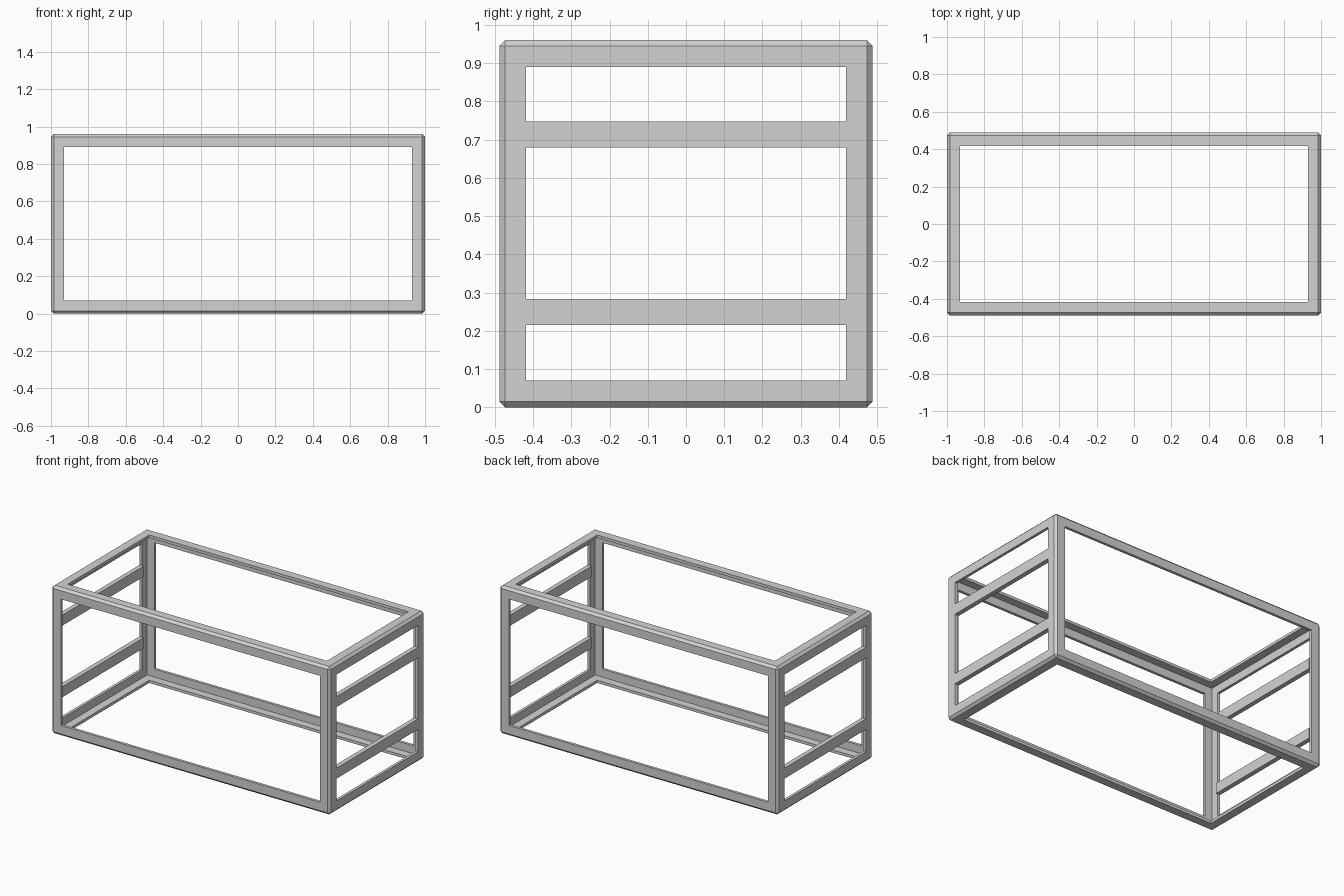
import bpy
import bmesh
from mathutils import Matrix, Vector

if "Cube" in bpy.data.objects:
    bpy.data.objects.remove(bpy.data.objects["Cube"], do_unlink=True)

# Overall size, flange width, sheet thickness, edge chamfer
HX, HY, H = 1.0, 0.488, 0.96
FLANGE, WALL, CHAMFER = 0.07, 0.018, 0.015
MID = H / 2

steel = bpy.data.materials.new("light grey steel")
steel.use_nodes = True
colour = (0.65, 0.65, 0.65, 1)
steel.diffuse_color = colour
steel.node_tree.nodes["Principled BSDF"].inputs["Base Color"].default_value = colour


def box(name, centre, half, chamfer=0):
    bm = bmesh.new()
    bmesh.ops.create_cube(bm, size=2, matrix=Matrix.Diagonal((*half, 1)))
    if chamfer:
        bmesh.ops.bevel(bm, geom=bm.edges[:], offset=chamfer, segments=1,
                        affect='EDGES')
    mesh = bpy.data.meshes.new(name)
    bm.to_mesh(mesh)
    bm.free()
    mesh.materials.append(steel)
    obj = bpy.data.objects.new(name, mesh)
    obj.location = centre
    bpy.context.collection.objects.link(obj)
    return obj


# Angle-section frame: a chamfered box, hollowed and opened on all sides
centre = Vector((0, 0, MID))
half = Vector((HX, HY, MID))
frame = box("angle_frame", centre, half, CHAMFER)
cuts = {"hollow": half - Vector((WALL,) * 3)}
for axis, label in enumerate(("end", "side", "top")):
    size = half - Vector((FLANGE,) * 3)
    size[axis] = half[axis] + 0.1
    cuts[label + "_opening"] = size

for label, size in cuts.items():
    cutter = box(label + "_cutter", centre, size)
    cutter.hide_render = True
    mod = frame.modifiers.new(label, 'BOOLEAN')
    mod.operation = 'DIFFERENCE'
    mod.solver = 'EXACT'
    mod.object = cutter
    bpy.context.view_layer.objects.active = frame
    bpy.ops.object.modifier_apply(modifier=mod.name)
    bpy.data.objects.remove(cutter, do_unlink=True)

# Two flat crossbars between the posts at each end
for side, sign in (("left", 1), ("right", -1)):
    for level, z in (("lower", 0.249), ("upper", 0.713)):
        box(f"{side}_{level}_crossbar", (sign * (HX - 0.015), 0, z),
            (0.015, HY - FLANGE, 0.034))
